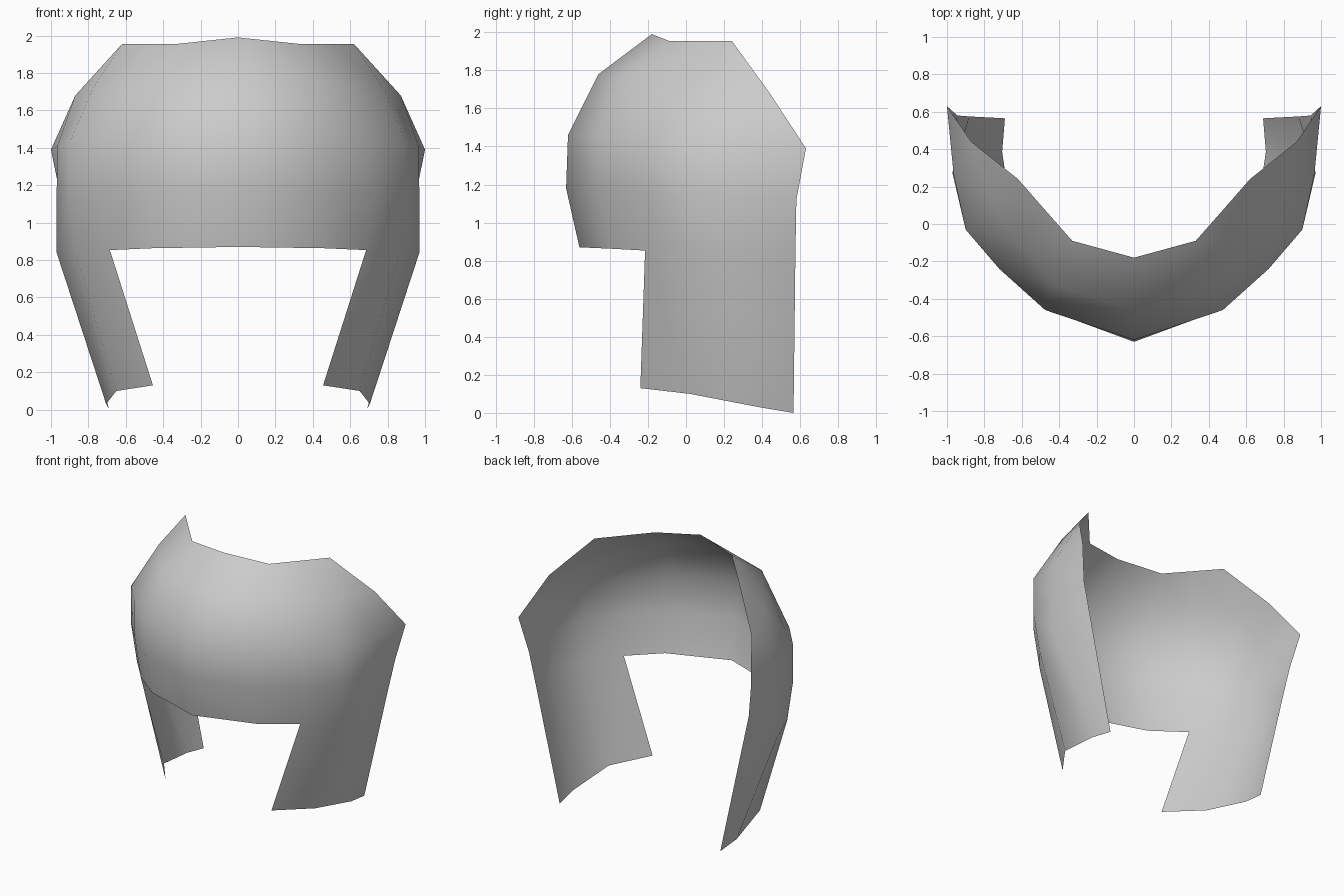
import bpy

if "Cube" in bpy.data.objects:
    bpy.data.objects.remove(bpy.data.objects["Cube"])

# Half of the shell: horizontal rows from top to bottom, each running from
# the front centre line round to the rear edge
rows = [
    [(0, -.18, 1.99), (.33, -.09, 1.955), (.48, .08, 1.955), (.62, .24, 1.955)],
    [(0, -.46, 1.78), (.42, -.33, 1.77), (.62, -.10, 1.75), (.77, .13, 1.73), (.87, .44, 1.68)],
    [(0, -.62, 1.46), (.475, -.46, 1.45), (.72, -.24, 1.44), (.90, -.03, 1.43),
     (.965, .27, 1.41), (1, .63, 1.39)],
    [(0, -.63, 1.18), (.475, -.455, 1.17), (.72, -.24, 1.16), (.90, -.03, 1.15),
     (.97, .27, 1.14), (.945, .58, 1.12)],
    [(0, -.56, .87), (.46, -.40, .863), (.685, -.215, .853), (.87, 0, .85),
     (.97, .27, .84), (.88, .575, .84)],
]
# Lower edge of the cheek flap, hanging from the last four columns
flap = [(.455, -.24, .13), (.65, .02, .10), (.705, .385, .03), (.69, .565, 0)]

verts, faces = [], []


def add(points):
    start = len(verts)
    verts.extend(points)
    return list(range(start, len(verts)))


def bridge(upper, lower):
    n = len(upper)
    for i in range(n - 1):
        faces.append((upper[i], lower[i], lower[i + 1], upper[i + 1]))
    if len(lower) > n:  # stepped rear edge closes with a triangle
        faces.append((upper[-1], lower[n - 1], lower[n]))


ids = [add(r) for r in rows]
for upper, lower in zip(ids, ids[1:]):
    bridge(upper, lower)
bridge(ids[-1][2:], add(flap))

mesh = bpy.data.meshes.new("head_shell")
mesh.from_pydata(verts, [], faces)
mesh.update()
mesh.shade_smooth()
shell = bpy.data.objects.new("head_shell", mesh)
bpy.context.collection.objects.link(shell)

# Mirror the half across the centre line
mirror = shell.modifiers.new("mirror", 'MIRROR')
mirror.use_axis[0] = True
mirror.use_clip = True
mirror.merge_threshold = 0.001

grey = bpy.data.materials.new("plain grey")
grey.diffuse_color = (0.6, 0.6, 0.6, 1)
grey.use_nodes = True
grey.node_tree.nodes["Principled BSDF"].inputs["Base Color"].default_value = grey.diffuse_color
mesh.materials.append(grey)
